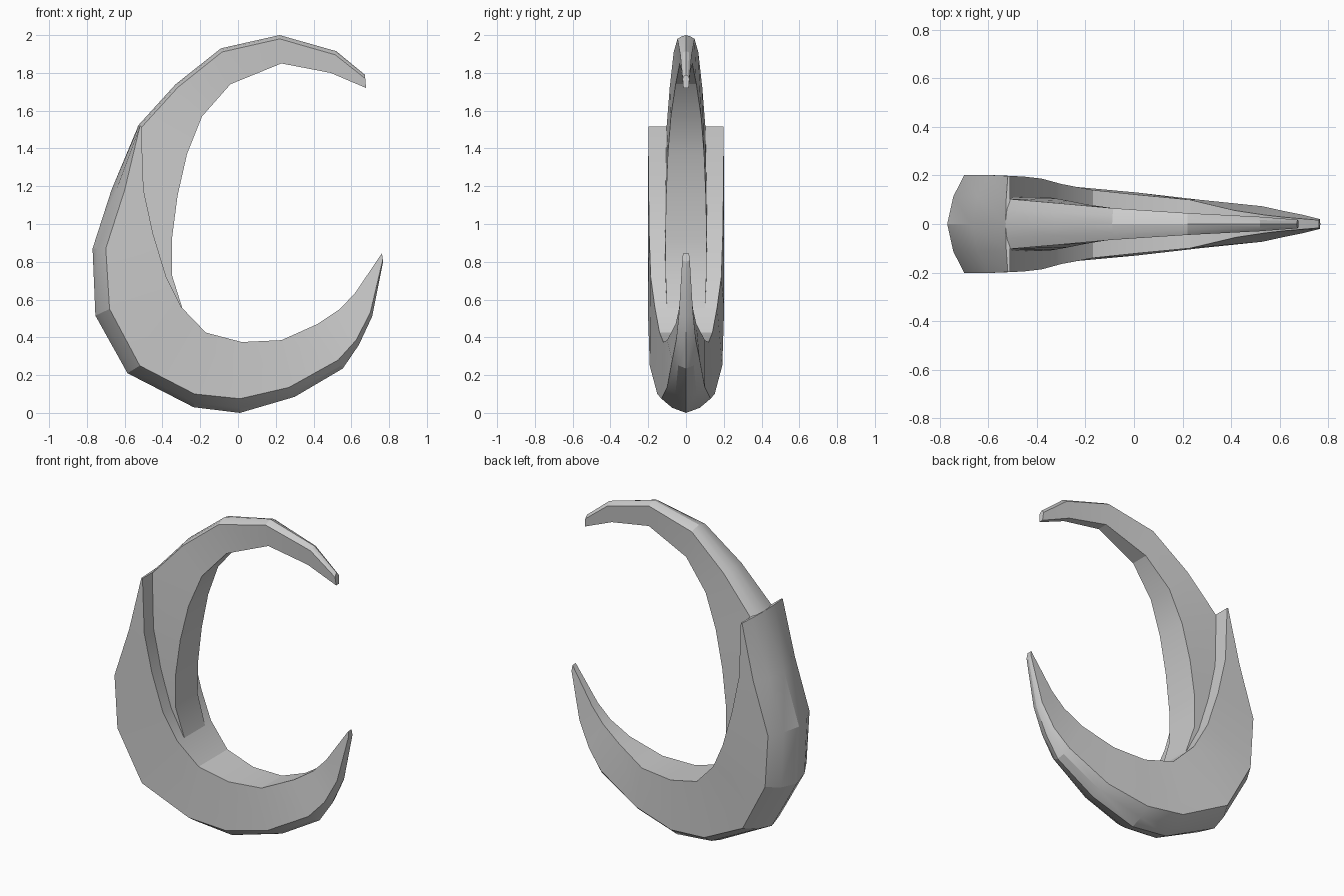
import bpy, bmesh, math


def loft(name, stations):
    """Skin 7-sided mirrored sections.
    Station: outer x,z, bevel x,z, inner x,z, bevel half-width, inner half-width."""
    bm = bmesh.new()
    rings = []
    for ox, oz, bx, bz, ix, iz, wb, wi in stations:
        mx, mz = ox + 0.36 * (bx - ox), oz + 0.36 * (bz - oz)
        half = [(mx, 0.56 * wb, mz), (bx, wb, bz), (ix, wi, iz)]
        pts = [(ox, 0, oz)] + half + [(x, -y, z) for x, y, z in reversed(half)]
        rings.append([bm.verts.new(p) for p in pts])
    for a, b in zip(rings, rings[1:]):
        for i in range(7):
            j = (i + 1) % 7
            bm.faces.new((a[i], a[j], b[j], b[i]))
    bm.faces.new(rings[0])
    bm.faces.new(rings[-1][::-1])
    bmesh.ops.recalc_face_normals(bm, faces=bm.faces)
    mesh = bpy.data.meshes.new(name)
    bm.to_mesh(mesh)
    bm.free()
    ob = bpy.data.objects.new(name, mesh)
    bpy.context.collection.objects.link(ob)
    bpy.ops.object.select_all(action='DESELECT')
    ob.select_set(True)
    bpy.context.view_layer.objects.active = ob
    bpy.ops.object.shade_smooth_by_angle(angle=math.radians(20))
    return ob


# Wide lower crescent that sheathes the slim one
loft("lower_crescent", [
    (-.53, 1.515, -.52, 1.515, -.512, 1.515, .198, .198),
    (-.67, 1.18, -.60, 1.18, -.50, 1.18, .202, .198),
    (-.77, .87, -.70, .87, -.45, .95, .202, .195),
    (-.755, .515, -.68, .55, -.38, .72, .202, .187),
    (-.585, .21, -.52, .25, -.30, .56, .192, .165),
    (-.235, .03, -.23, .10, -.17, .425, .152, .14),
    (.01, .0, .01, .075, .02, .375, .13, .12),
    (.30, .085, .27, .135, .23, .385, .10, .10),
    (.555, .235, .53, .28, .42, .47, .073, .055),
    (.64, .36, .625, .385, .54, .55, .052, .037),
    (.71, .51, .70, .53, .62, .635, .037, .028),
    (.768, .80, .766, .81, .762, .845, .02, .016),
])

# Slim upper crescent: tip, arch, then the tail buried in the sheath
arch = [
    (.672, 1.79, .678, 1.72, .018, .014),
    (.52, 1.915, .49, 1.80, .030, .022),
    (.22, 2.0, .23, 1.85, .045, .033),
    (-.09, 1.93, -.04, 1.74, .065, .055),
    (-.33, 1.74, -.19, 1.57, .086, .080),
    (-.53, 1.52, -.27, 1.37, .103, .096),
    (-.58, 1.20, -.32, 1.15, .110, .105),
    (-.62, .92, -.35, .92, .112, .110),
    (-.60, .70, -.35, .73, .112, .108),
    (-.50, .50, -.29, .54, .105, .100),
]
stations = []
for ox, oz, ix, iz, wb, wi in arch:
    d = 0.02 / math.hypot(ix - ox, iz - oz)
    stations.append((ox, oz, ox + d * (ix - ox), oz + d * (iz - oz), ix, iz, wb, wi))
loft("upper_crescent", stations)
